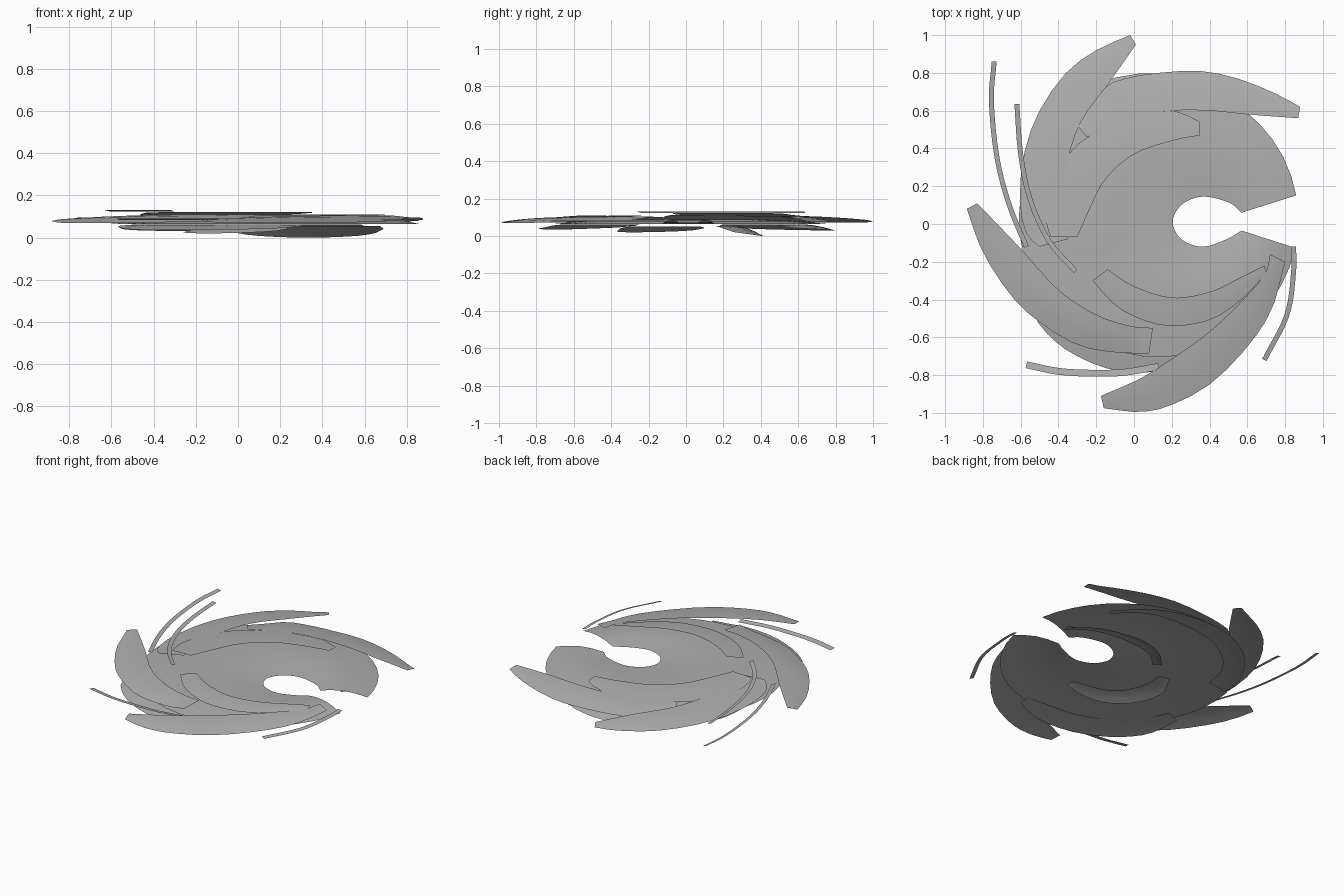
import bpy, bmesh, math
from mathutils import Vector

if "Cube" in bpy.data.objects:
    bpy.data.objects.remove(bpy.data.objects["Cube"])

grey = bpy.data.materials.new("dark_grey")
grey.diffuse_color = (0.43, 0.43, 0.43, 1)
grey.use_nodes = True
grey.node_tree.nodes["Principled BSDF"].inputs["Base Color"].default_value = grey.diffuse_color


def resample(pts, n):
    """Smooth curve through a few 2D points, sampled evenly by control span."""
    p = [Vector(q) for q in pts]
    p = [2 * p[0] - p[1]] + p + [2 * p[-1] - p[-2]]
    out = []
    for i in range(n + 1):
        u = i / n * (len(pts) - 1)
        k = min(int(u), len(pts) - 2)
        t = u - k
        a, b, c, d = p[k:k + 4]
        out.append(0.5 * (2 * b + (c - a) * t + (2 * a - 5 * b + 4 * c - d) * t * t
                          + (3 * b - a - 3 * c + d) * t ** 3))
    return out


def sheet(name, rows):
    """Quad grid from rows of 3D points, facing up."""
    bm = bmesh.new()
    grid = [[bm.verts.new(v) for v in r] for r in rows]
    for r, s in zip(grid, grid[1:]):
        for j in range(len(r) - 1):
            bm.faces.new((r[j], r[j + 1], s[j + 1], s[j]))
    bm.normal_update()
    if sum(f.normal.z for f in bm.faces) < 0:
        bmesh.ops.reverse_faces(bm, faces=bm.faces)
    me = bpy.data.meshes.new(name)
    bm.to_mesh(me)
    bm.free()
    me.materials.append(grey)
    for f in me.polygons:
        f.use_smooth = True
    ob = bpy.data.objects.new(name, me)
    bpy.context.collection.objects.link(ob)
    return ob


def blade(name, outer, inner, z_out, z_in, tip=0, n=14):
    """Curved blade: outer edge sags below the inner edge, first end droops by tip."""
    rows = []
    for i, (a, b) in enumerate(zip(resample(outer, n), resample(inner, n))):
        t = i / n
        sag = 0.25 + 0.75 * math.sqrt(max(0, math.sin(math.pi * t)))
        rows.append([(*b.lerp(a, w), z_in + (z_out - z_in) * sag * w ** 1.5 - tip * (1 - t) ** 4)
                     for w in (0, 0.33, 0.67, 1)])
    sheet(name, rows)


def streak(name, path, z, width=0.026, n=16):
    """Thin ribbon along a path."""
    p = resample(path, n)
    rows = []
    for i, q in enumerate(p):
        d = (p[min(i + 1, n)] - p[max(i - 1, 0)]).normalized()
        s = Vector((-d.y, d.x)) * width / 2
        rows.append([(*(q - s), z), (*(q + s), z - 0.006)])
    sheet(name, rows)


# Open disc around an off-centre hole
outer = [(0.13 + 0.74 * math.cos(math.radians(a)), 0.025 + 0.73 * math.sin(math.radians(a)))
         for a in [10 + i * 338 / 40 for i in range(41)]]
hole = resample([(.57, .06), (.5, .115), (.36, .145), (.25, .1), (.205, .01),
                 (.25, -.08), (.36, -.12), (.48, -.085), (.57, -.035)], 40)
sheet("swirl_disc", [[(*Vector(h).lerp(Vector(o), w), z)
                      for w, z in ((0, .07), (.25, .083), (.5, .088), (.75, .08), (1, .065))]
                     for o, h in zip(outer, hole)])

# Upper blades
blade("inner_top_blade",
      [(.35, .54), (.21, .6), (0, .575), (-.12, .535), (-.3, .42), (-.42, .26), (-.47, .05), (-.44, -.07)],
      [(.35, .47), (.2, .44), (0, .37), (-.15, .24), (-.23, .09), (-.3, -.07)], .105, .122)
blade("right_top_blade",
      [(.88, .62), (.75, .69), (.55, .77), (.35, .81), (.13, .8), (-.05, .77), (-.17, .71), (-.3, .52)],
      [(.87, .56), (.6, .58), (.4, .6), (.2, .6), (0, .57), (-.25, .46)], .075, .11, .016)
blade("left_top_blade",
      [(-.02, 1), (-.2, .92), (-.36, .8), (-.5, .6), (-.58, .38), (-.605, .12), (-.57, -.05), (-.5, -.12)],
      [(.01, .95), (-.13, .75), (-.27, .56), (-.34, .38), (-.38, .15), (-.35, -.08)], .075, .112, .024)
blade("left_bottom_blade",
      [(-.885, .08), (-.8, -.15), (-.65, -.38), (-.5, -.52), (-.3, -.64), (-.1, -.68), (.08, -.685)],
      [(-.83, .11), (-.6, -.13), (-.4, -.35), (-.2, -.48), (-.02, -.54), (.1, -.55)], .072, .11, .022)
blade("right_bottom_blade",
      [(-.16, -.975), (.02, -.995), (.18, -.965), (.4, -.85), (.6, -.65), (.73, -.45), (.8, -.2)],
      [(-.175, -.91), (.05, -.81), (.25, -.68), (.4, -.57), (.55, -.43), (.69, -.27), (.72, -.16)],
      .072, .105, .02)
blade("inner_bottom_blade",
      [(-.22, -.3), (-.1, -.43), (.05, -.51), (.2, -.54), (.4, -.51), (.57, -.4), (.7, -.26)],
      [(-.14, -.24), (0, -.33), (.2, -.39), (.4, -.36), (.55, -.29), (.69, -.22)], .095, .11)

# Crescents under the disc
blade("under_hole_crescent",
      [(.69, .2), (.58, .34), (.42, .4), (.25, .41), (.08, .34), (-.05, .2)],
      [(.67, .14), (.54, .23), (.38, .27), (.22, .27), (.08, .24), (-.02, .15)], 0, .055)
blade("under_top_crescent",
      [(.6, .5), (.45, .69), (.2, .79), (-.1, .775), (-.35, .63), (-.52, .4), (-.57, .18)],
      [(.58, .45), (.4, .6), (.18, .64), (-.08, .61), (-.28, .5), (-.4, .35), (-.43, .2)], .03, .062)
blade("under_inner_crescent",
      [(.24, -.35), (.08, -.37), (-.08, -.33), (-.2, -.22), (-.26, -.05), (-.2, .1)],
      [(.22, -.3), (.08, -.28), (-.04, -.23), (-.11, -.13), (-.14, -.02), (-.13, .08)], .02, .05)
blade("under_bottom_crescent",
      [(-.57, -.27), (-.53, -.48), (-.43, -.61), (-.3, -.7), (-.12, -.77), (.1, -.785), (.3, -.72)],
      [(-.48, -.24), (-.4, -.42), (-.25, -.54), (-.05, -.62), (.15, -.64), (.3, -.65)], .035, .062)

# Thin outer streaks
streak("long_left_streak", [(-.74, .86), (-.755, .65), (-.725, .35), (-.66, .1), (-.57, -.12)], .095)
streak("inner_left_streak", [(-.62, .635), (-.6, .37), (-.55, .13), (-.45, -.09), (-.31, -.25)], .13)
streak("bottom_streak", [(-.57, -.745), (-.4, -.78), (-.22, -.79), (-.05, -.785), (.13, -.755)], .09, .036)
streak("right_streak", [(.845, -.12), (.845, -.25), (.81, -.48), (.69, -.72)], .085)
